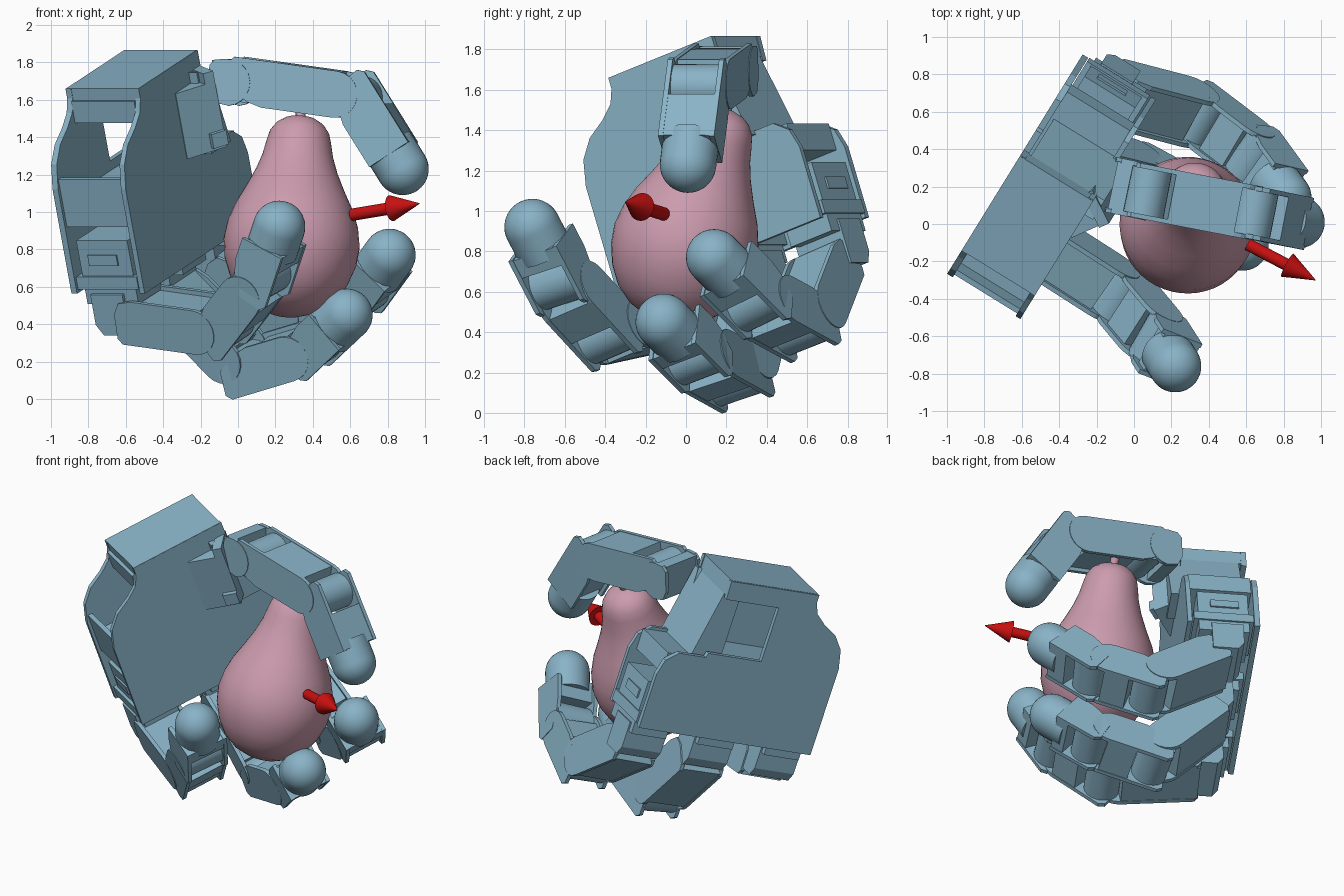
import bpy, bmesh, math
from mathutils import Vector as V

if "Cube" in bpy.data.objects:
    bpy.data.objects.remove(bpy.data.objects["Cube"])


def material(name, rgb):
    m = bpy.data.materials.new(name)
    m.use_nodes = True
    m.diffuse_color = (*rgb, 1)
    m.node_tree.nodes["Principled BSDF"].inputs["Base Color"].default_value = (*rgb, 1)
    return m


BLUE = material("steel blue", (0.25, 0.45, 0.57))
PINK = material("dusty pink", (0.60, 0.33, 0.42))
RED = material("red", (0.58, 0.005, 0.005))

# Hand frame: N out of the palm, W across it, U away from the fingers
N = V((0.85, -0.525, 0)).normalized()
U = V((-0.17, -0.28, 0.945))
U = (U - U.dot(N) * N).normalized()
W = U.cross(N)


def finish(name, bm, mat, smooth=False):
    bmesh.ops.recalc_face_normals(bm, faces=bm.faces)
    me = bpy.data.meshes.new(name)
    bm.to_mesh(me)
    bm.free()
    ob = bpy.data.objects.new(name, me)
    bpy.context.collection.objects.link(ob)
    me.materials.append(mat)
    if smooth:
        bpy.ops.object.select_all(action='DESELECT')
        ob.select_set(True)
        bpy.context.view_layer.objects.active = ob
        bpy.ops.object.shade_smooth_by_angle(angle=math.radians(40))
    return ob


def prism(name, profile, origin, ex, ey, ez, z0, z1):
    """Extrude a 2D profile from z0 to z1 along ez."""
    bm = bmesh.new()
    f = bm.faces.new([bm.verts.new(origin + ex * a + ey * b + ez * z0) for a, b in profile])
    new = bmesh.ops.extrude_face_region(bm, geom=[f])["geom"]
    bmesh.ops.translate(bm, vec=ez * (z1 - z0), verts=[v for v in new if isinstance(v, bmesh.types.BMVert)])
    return finish(name, bm, BLUE)


def rect(x0, x1, y0, y1):
    return [(x0, y0), (x1, y0), (x1, y1), (x0, y1)]


def block(name, n, w, u):
    return prism(name, rect(*w, *u), V(), W, U, N, *n)


def lathe(name, start, end, rings, mat, seg=40):
    """Revolve (fraction, radius) pairs around the line from start to end."""
    axis = end - start
    rot = axis.to_track_quat('Z', 'Y').to_matrix().to_4x4()
    bm = bmesh.new()
    loops = []
    for t, r in rings:
        c = start + axis * t
        loops.append([bm.verts.new(c + rot @ V((r * math.cos(i * math.tau / seg), r * math.sin(i * math.tau / seg), 0)))
                      for i in range(seg)])
    for lo, hi in zip(loops, loops[1:]):
        for i in range(seg):
            j = (i + 1) % seg
            bm.faces.new((lo[i], lo[j], hi[j], hi[i]))
    bm.faces.new(loops[0])
    bm.faces.new(loops[-1])
    return finish(name, bm, mat, True)


# Palm: two plates with blocks and motors between them
base = [(-0.33, 0.71), (0.91, 0.71), (0.91, 1.08), (0.88, 1.18), (0.8, 1.24), (0.61, 1.24)]
shoulder = [(-0.03, 1.765), (-0.03, 1.71), (-0.06, 1.64), (-0.13, 1.58), (-0.23, 1.52), (-0.3, 1.43), (-0.33, 1.3)]
notch = [(0.6, 1.27), (0.22, 1.27), (0.22, 1.64), (0.6, 1.64), (0.605, 1.765)]
prism("palm_front_plate", base + [(0.605, 1.765)] + shoulder, V(), W, U, N, -0.28, -0.25)
prism("palm_back_plate", base + notch + shoulder, V(), W, U, N, -0.71, -0.675)
block("palm_top_block", (-0.7, -0.251), (-0.028, 0.6), (1.66, 1.767))
block("palm_top_lip", (-0.675, -0.28), (-0.05, 0.0), (1.58, 1.7))
block("palm_middle_block", (-0.675, -0.28), (-0.3, 0.86), (1.08, 1.22))
block("palm_side_panel", (-0.675, -0.28), (-0.31, -0.28), (1.08, 1.35))

STEP = 0.48
for i in range(3):
    w = -0.18 + STEP * i
    block("finger_motor", (-0.64, -0.32), (w - 0.12, w + 0.13), (0.64, 1.0))
    block("motor_flange", (-0.67, -0.29), (w - 0.14, w + 0.14), (0.73, 0.8))
    block("motor_cap", (-0.58, -0.4), (w - 0.13, w + 0.14), (0.86, 0.92))


def link(name, p, q, side, first, tip, half):
    """Finger segment from joint p to joint q: a core between two cheek plates."""
    d = (q - p).normalized()
    a = (side - side.dot(d) * d).normalized()
    inner = d.cross(a)
    L, h = (q - p).length, 0.125
    start = 0 if first else -0.11
    prof = [(start, -h + 0.03), (start + 0.03, -h)]
    if tip:
        prof += [(L - 0.09, -h), (L - 0.09, h)]
    else:
        arc = [-math.pi / 2 + k * math.pi / 10 for k in range(11)]
        prof += [(L - 0.1 + h * math.cos(t), h * math.sin(t)) for t in arc]
    prof += [(0.1, h), (0.02, h - 0.02), (min(start + 0.02, -0.01), 0.04)]
    for s in (-1, 1):
        prism(name + "_cheek", prof, p, d, inner, a * s, half - 0.025, half)
    core_start = 0.01 if first else 0.12
    core_end = L - 0.095 if tip else L - 0.1
    prism(name + "_core", rect(core_start, core_end, -h + 0.003, h - 0.025), p, d, inner, a, 0.02 - half, half - 0.02)
    if not first:
        lathe(name + "_pivot", p - a * (half - 0.01), p + a * (half - 0.01), [(0, 0.112), (1, 0.112)], BLUE, 28)
    if tip:
        r, neck = 0.14, 0.15
        dome = [(math.sin(k * math.pi / 24), math.cos(k * math.pi / 24)) for k in range(12)]
        rings = [(0, r)] + [((neck + r * s) / (neck + r), r * c) for s, c in dome] + [(1, 0.002)]
        lathe(name + "_fingertip", q - d * neck, q + d * r, rings, BLUE, 32)


def chain(name, points, side):
    pts = [V(p) for p in points]
    for i, (p, q) in enumerate(zip(pts, pts[1:])):
        link(f"{name}_link_{i + 1}", p, q, side, i == 0, i == len(pts) - 2, 0.15 - 0.004 * i)


# Three fingers curling under the fruit
fingers = {
    "outer_finger": [(-0.57, -0.06, 0.46), (-0.07, -0.38, 0.39), (0.13, -0.62, 0.65), (0.22, -0.76, 0.92)],
    "middle_finger": [(-0.36, 0.35, 0.6), (0.05, 0.25, 0.175), (0.4, 0.06, 0.28), (0.58, -0.11, 0.45)],
    "inner_finger": [(-0.1, 0.7, 0.74), (0.36, 0.58, 0.43), (0.65, 0.36, 0.55), (0.81, 0.14, 0.77)],
}
for i, (name, pts) in enumerate(fingers.items()):
    chain(name, pts, W)
    w = -0.18 + STEP * i
    prism(name + "_base", [(-0.6, 0.7), (-0.6, 0.53), (-0.56, 0.47), (-0.4, 0.47), (-0.4, 0.7)],
          V(), N, U, W, w - 0.14, w + 0.14)

# Thumb arching over the fruit, with its mount on the palm
thumb_side = V((-0.19, -0.98, 0))
chain("thumb", [(-0.12, 0.21, 1.69), (0.07, 0.17, 1.695), (0.64, 0.06, 1.615), (0.88, 0.01, 1.23)], thumb_side)
prism("thumb_motor", [(0.48, 1.22), (0.69, 1.22), (0.6, 1.66), (0.48, 1.68)], V(), W, U, N, -0.66, -0.2)
facing, across = N * 0.84 - W * 0.54, N * 0.54 + W * 0.84
front = N * -0.18 + W * 0.41
prism("thumb_bracket", [(-0.12, 1.25), (0.12, 1.25), (0.12, 1.68), (0.06, 1.68), (0.06, 1.62), (-0.12, 1.62)],
      front, across, U, facing, -0.2, 0)
prism("thumb_bracket_tab", rect(0.03, 0.12, 1.27, 1.35), front, across, U, facing, 0, 0.03)

# Pear with a short stem
bottom, top = V((0.26, -0.12, 0.455)), V((0.335, 0.2, 1.505))
lathe("pear", bottom, top,
      [(0, 0.02), (0.01, 0.1), (0.04, 0.18), (0.1, 0.26), (0.18, 0.317), (0.27, 0.353), (0.36, 0.365),
       (0.45, 0.35), (0.54, 0.315), (0.63, 0.265), (0.72, 0.22), (0.8, 0.19), (0.87, 0.174),
       (0.92, 0.16), (0.96, 0.13), (0.985, 0.09), (1, 0.03)], PINK, 48)
lathe("pear_stem", top - (top - bottom) * 0.02, V((0.335, 0.215, 1.54)), [(0, 0.025), (0.7, 0.026), (1, 0.03)], PINK, 12)

# Direction arrow
tail, neck, point = V((0.61, -0.11, 0.985)), V((0.82, -0.22, 1.02)), V((0.97, -0.3, 1.045))
lathe("arrow_shaft", tail, neck, [(0, 0.033), (1, 0.033)], RED, 24)
lathe("arrow_head", neck, point, [(0, 0.07), (1, 0.002)], RED, 24)
